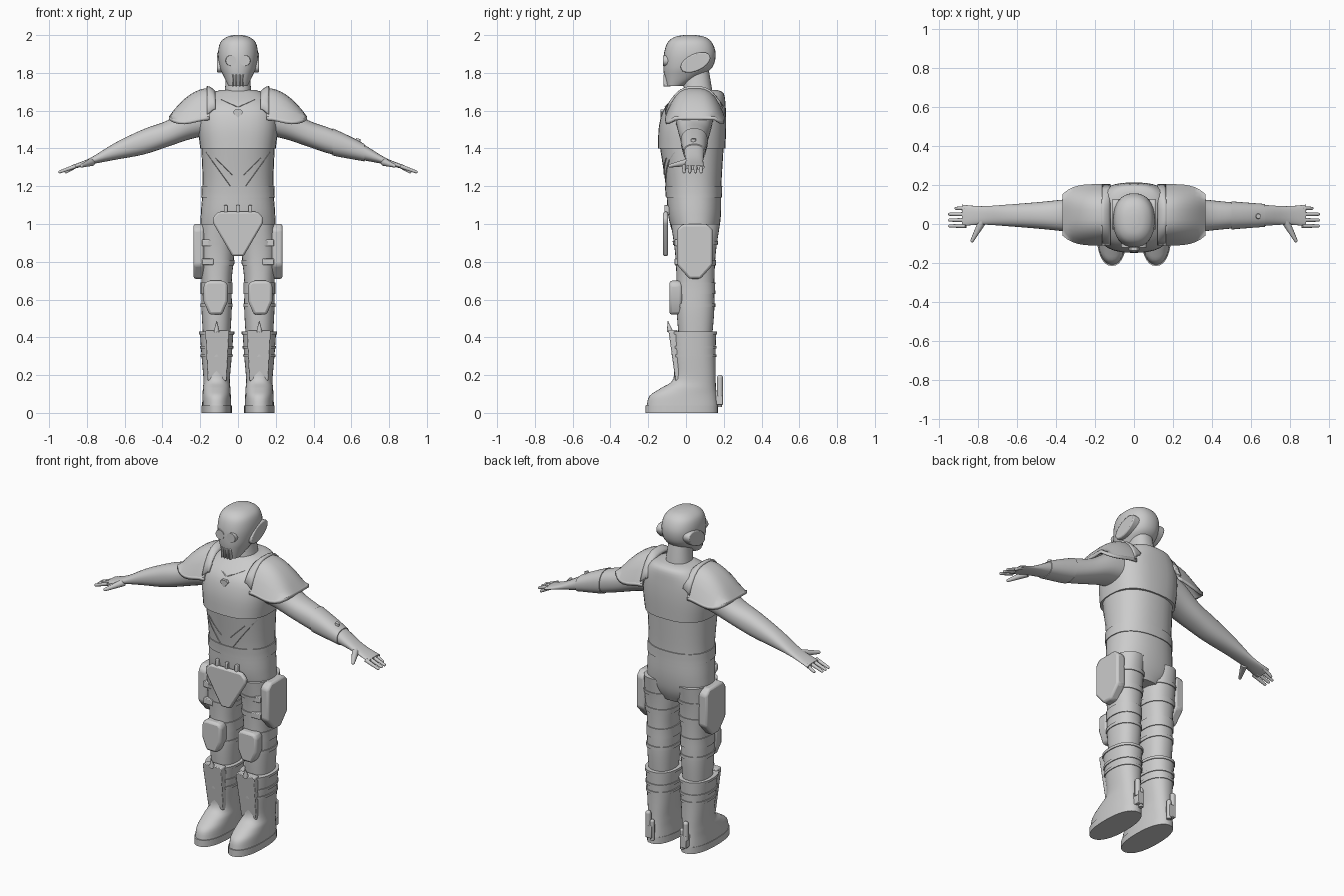
import bpy, bmesh, math
from mathutils import Vector, Matrix

if "Cube" in bpy.data.objects:
    bpy.data.objects.remove(bpy.data.objects["Cube"])

colour = [0.6, 0.6, 0.6, 1]
grey = bpy.data.materials.new("light grey")
grey.use_nodes = True
grey.diffuse_color = colour
grey.node_tree.nodes["Principled BSDF"].inputs["Base Color"].default_value = colour
parts = []


def finish(name, bm, mirror=False, bevel=0, thickness=0):
    if not thickness:
        bmesh.ops.recalc_face_normals(bm, faces=bm.faces)
    mesh = bpy.data.meshes.new(name)
    bm.to_mesh(mesh)
    bm.free()
    mesh.materials.append(grey)
    obj = bpy.data.objects.new(name, mesh)
    bpy.context.collection.objects.link(obj)
    if thickness:
        obj.modifiers.new("thickness", "SOLIDIFY").thickness = thickness
    if bevel:
        modifier = obj.modifiers.new("bevel", "BEVEL")
        modifier.width, modifier.segments = bevel, 2
    if mirror:
        obj.modifiers.new("mirror", "MIRROR")
    parts.append(obj)
    return obj


def bridge(bm, rows, closed):
    for low, high in zip(rows, rows[1:]):
        for k in range(len(low) - (not closed)):
            m = (k + 1) % len(low)
            bm.faces.new((low[k], high[k], high[m], low[m]))


def dense(rings, steps=4):
    """Smooth curve of rings through a few key rings."""
    keys = [Vector(r) for r in rings]
    slopes = [(keys[min(i + 1, len(keys) - 1)] - keys[max(i - 1, 0)]) / 2 for i in range(len(keys))]
    result = []
    for i in range(len(keys) - 1):
        for k in range(steps):
            f = k / steps
            ease = f * f * (3 - 2 * f)
            result.append(keys[i].lerp(keys[i + 1], ease) + slopes[i] * f * (1 - f) ** 2
                          - slopes[i + 1] * f * f * (1 - f))
    return result + [keys[-1]]


def loft(name, rings, fixed=0, axis="z", mirror=False, power=2.3, sides=32):
    """Rings are (position, moving centre, two radii); the other centre is fixed."""
    bm = bmesh.new()
    rows = []
    for t, centre, wide, deep in rings:
        row = []
        for k in range(sides):
            angle = math.tau * k / sides
            c, s = math.cos(angle), math.sin(angle)
            p = fixed + wide * math.copysign(abs(c) ** (2 / power), c)
            q = centre + deep * math.copysign(abs(s) ** (2 / power), s)
            row.append(bm.verts.new((p, q, t) if axis == "z" else (t, p, q)))
        rows.append(row)
    bridge(bm, rows, True)
    bm.faces.new(rows[0])
    bm.faces.new(rows[-1])
    return finish(name, bm, mirror)


def band(name, rings, low, high, *shape, grow=0.005):
    """Raised strap following a lofted part."""
    strap = []
    for k in range(5):
        t = low + (high - low) * k / 4
        r, s = next(pair for pair in zip(rings, rings[1:]) if pair[1][0] >= t)
        ring = r.lerp(s, (t - r[0]) / (s[0] - r[0]))
        strap.append(ring + Vector((0, 0, grow, grow)))
    loft(name, strap, *shape)


def tapered(centre, low, high, wide, narrow, cut, shoulder):
    """Symmetric plate outline, narrow at the foot and chamfered on top."""
    half = [(narrow, low), (wide, low + (high - low) * shoulder), (wide, high - cut), (wide - cut, high)]
    return [(centre + w, z) for w, z in half] + [(centre - w, z) for w, z in reversed(half)]


def prism(name, outline, axis, near, far, mirror=False, bevel=0, lean=0):
    bm = bmesh.new()
    rows = []
    for d in (near, far):
        rows.append([bm.verts.new((d, a, b) if axis == "x" else (a, d + lean * b, b)) for a, b in outline])
        bm.faces.new(rows[-1])
    bridge(bm, rows, True)
    return finish(name, bm, mirror, bevel)


def block(name, centre, size, bevel=0.004):
    bm = bmesh.new()
    bmesh.ops.create_cube(bm, size=1, matrix=Matrix.LocRotScale(Vector(centre), None, Vector(size)))
    finish(name, bm, True, bevel)


def rod(name, start, end, base, tip, mirror=True, rounded=True):
    start, end = Vector(start), Vector(end)
    turn = (end - start).to_track_quat("Z", "Y").to_matrix().to_4x4()
    bm = bmesh.new()
    bmesh.ops.create_cone(bm, cap_ends=True, segments=16, radius1=base, radius2=tip,
                          depth=(end - start).length, matrix=Matrix.Translation((start + end) / 2) @ turn)
    if rounded:
        bmesh.ops.create_uvsphere(bm, u_segments=16, v_segments=8, radius=tip,
                                  matrix=Matrix.Translation(end) @ turn)
    finish(name, bm, mirror)


def shell(name, rule, rim, rows=8, columns=12):
    """Arched plate; the rule gives x, z, droop of the ends and half depth."""
    bm = bmesh.new()
    grid = []
    for i in range(rows + 1):
        x, z, droop, half = rule(i / rows)
        spread = [2 * j / columns - 1 for j in range(columns + 1)]
        grid.append([bm.verts.new((x, 0.047 + half * t, z - droop * abs(t) ** 3)) for t in spread])
    bridge(bm, grid, False)
    if rim:
        bmesh.ops.inset_region(bm, faces=bm.faces[:], thickness=rim, depth=rim / 2,
                               use_even_offset=True, use_boundary=True)
    finish(name, bm, True, thickness=0.02)


def seam(name, body, start, end, steps=8):
    """Thin raised line pressed onto the front of a part."""
    start, end = Vector(start), Vector(end)
    side = (end - start).orthogonal().normalized() * 0.003
    bm = bmesh.new()
    rows = []
    for k in range(steps + 1):
        row = []
        for offset in (-1, 0, 1):
            spot = start.lerp(end, k / steps) + side * offset
            hit, place, normal, face = body.ray_cast(Vector((spot.x, -1, spot.y)), Vector((0, 1, 0)))
            lift = 0.003 if offset else -0.004
            row.append(bm.verts.new(place + Vector((0, lift, 0))))
        rows.append(row)
    bridge(bm, rows, False)
    finish(name, bm, True)


# Torso: belly and pelvis, with belt and chest plate laid over
belly = dense([(0.88, 0.05, 0.1, 0.09), (0.95, 0.05, 0.19, 0.12), (1.05, 0.045, 0.197, 0.14),
               (1.2, 0.04, 0.187, 0.147), (1.42, 0.03, 0.195, 0.17)])
abdomen = loft("abdomen", belly)
band("belt", belly, 1.14, 1.2)
chest = loft("chest_plate", dense([(1.4, 0.03, 0.2, 0.178), (1.52, 0.035, 0.212, 0.178),
             (1.62, 0.05, 0.2, 0.16), (1.69, 0.085, 0.14, 0.115), (1.71, 0.085, 0.09, 0.08)]), power=2.6)
loft("neck", [(1.64, 0.06, 0.085, 0.085), (1.7, 0.065, 0.07, 0.075), (1.82, 0.05, 0.06, 0.07)])
prism("chest_gem", tapered(0, 1.565, 1.605, 0.025, 0.003, 0.01, 0.6), "y", -0.136, -0.1)
bpy.context.view_layer.update()
seam("outer_belly_seam", abdomen, (0.17, 1.38), (0.04, 1.2))
seam("inner_belly_seam", abdomen, (0.12, 1.35), (0.03, 1.26))
seam("collar_seam", chest, (0.004, 1.62), (0.09, 1.66))

# Head and mask
loft("head", dense([(1.73, -0.06, 0.05, 0.045), (1.78, -0.02, 0.075, 0.095), (1.83, 0.01, 0.097, 0.13),
     (1.9, 0.02, 0.106, 0.137), (1.96, 0.02, 0.094, 0.118), (1.99, 0.02, 0.06, 0.08), (2, 0.02, 0.02, 0.03)]))
rod("eye_lens", (0.037, -0.06, 1.865), (0.037, -0.121, 1.865), 0.031, 0.028, rounded=False)
for x in (0.01, 0.028):
    block("mask_rib", (x, -0.1, 1.76), (0.01, 0.04, 0.065))
tilt = Matrix.Rotation(math.radians(25), 2)
turns = [math.tau * k / 20 for k in range(20)]
ear = [Vector((0.05, 1.855)) + tilt @ Vector((0.085 * math.cos(a), 0.045 * math.sin(a))) for a in turns]
prism("ear_cover", ear, "x", 0.06, 0.111, True, bevel=0.006)

# Shoulder armour
shell("shoulder_plate", lambda s: (0.15 + 0.215 * s, 1.72 - 0.15 * s * s, 0.15 * (1 - s ** 3),
                                   0.157 - 0.05 * s ** 4), rim=0.014)
shell("shoulder_collar", lambda s: (0.12 + 0.045 * s, 1.73 - 0.025 * (1 - s) ** 2, 0.09 + 0.06 * s, 0.157),
      rim=0, rows=4)

# Arms and hands
arm_y = 0.044
arm = dense([(0.15, 1.56, 0.1, 0.09), (0.25, 1.54, 0.095, 0.09), (0.37, 1.48, 0.08, 0.07),
             (0.5, 1.435, 0.067, 0.067), (0.65, 1.385, 0.055, 0.045), (0.78, 1.333, 0.047, 0.018),
             (0.88, 1.3, 0.055, 0.011)])
loft("arm", arm, arm_y, "x", True)
for k in range(4):
    y = 0.03 * k - 0.01
    reach = 0.91 if k == 3 else 0.943
    rod("finger", (0.86, y, 1.306), (reach, y, 1.276), 0.011, 0.008)
rod("thumb", (0.775, 0.015, 1.328), (0.828, -0.085, 1.308), 0.021, 0.009)
band("forearm_guard", arm, 0.5, 0.67, arm_y, "x")
rod("guard_button", (0.63, 0.04, 1.42), (0.637, 0.04, 1.452), 0.018, 0.012, False, False)

# Legs, straps and plates
leg_x = 0.113
leg = dense([(0.42, 0.05, 0.073, 0.09), (0.55, 0.05, 0.08, 0.1), (0.7, 0.05, 0.08, 0.1),
             (0.85, 0.05, 0.093, 0.108), (1, 0.05, 0.088, 0.13)])
loft("leg", leg, leg_x, "z", True)
for low, high in ((0.56, 0.58), (0.63, 0.69), (0.78, 0.81), (0.89, 0.91)):
    band("leg_strap", leg, low, high, leg_x, "z", True)
prism("thigh_plate", tapered(0.047, 0.71, 1, 0.094, 0.03, 0.03, 0.25), "x", 0.18, 0.236, True, bevel=0.012)
for z in (0.8, 0.9):
    block("thigh_clip", (0.16, -0.03, z), (0.06, 0.06, 0.035))
prism("knee_pad", tapered(0.118, 0.52, 0.7, 0.064, 0.034, 0.02, 0.4), "y", -0.088, -0.02, True, bevel=0.014)

# Groin plate and hangers
prism("groin_plate", tapered(0, 0.83, 1.065, 0.133, 0.03, 0.03, 0.75), "y", -0.122, -0.094, bevel=0.01)
for x in (0, 0.065):
    block("groin_hanger", (x, -0.1, 1.075), (0.018, 0.03, 0.05))

# Boots
boot = dense([(0.04, -0.02, 0.077, 0.188), (0.09, -0.015, 0.075, 0.178), (0.13, 0.012, 0.073, 0.147),
              (0.18, 0.045, 0.07, 0.112), (0.3, 0.043, 0.08, 0.113), (0.43, 0.04, 0.089, 0.12)])
loft("boot", boot, leg_x, "z", True)
loft("sole", [(z, -0.023, 0.08, 0.192) for z in (0, 0.04)], leg_x, "z", True)
for low, high in ((0.295, 0.31), (0.34, 0.355), (0.415, 0.43)):
    band("boot_strap", boot, low, high, leg_x, "z", True)
prism("shin_plate", tapered(0.11, 0.17, 0.44, 0.062, 0.05, 0.006, 0.9), "y", -0.032, 0.015, True,
      bevel=0.006, lean=-0.14)
rod("shin_spike", (leg_x, -0.085, 0.43), (leg_x, -0.096, 0.485), 0.016, 0.002)

# Heel gear
rod("heel_canister", (0.125, 0.18, 0.09), (0.125, 0.18, 0.185), 0.016, 0.016)
rod("heel_spool", (0.1, 0.178, 0.03), (0.1, 0.178, 0.14), 0.013, 0.013)
block("heel_bracket", (0.115, 0.163, 0.08), (0.04, 0.066, 0.075))

# Smooth shading with crisp edges
bpy.ops.object.select_all(action="DESELECT")
for obj in parts:
    obj.select_set(True)
bpy.context.view_layer.objects.active = parts[0]
bpy.ops.object.shade_smooth_by_angle(angle=math.radians(35))
